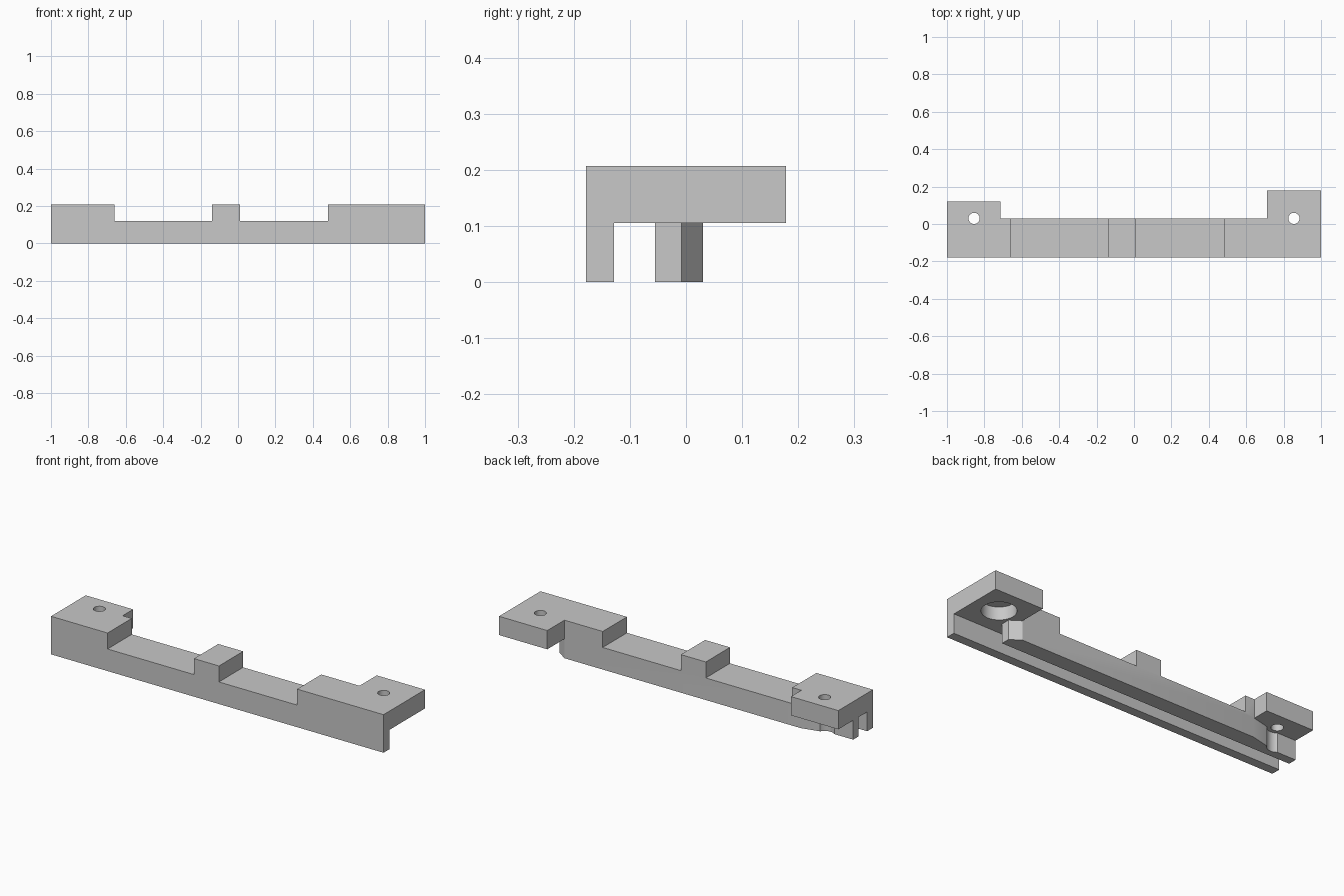
import bpy
import bmesh
import math
from mathutils import Matrix

cube = bpy.data.objects.get("Cube")
if cube:
    bpy.data.objects.remove(cube, do_unlink=True)

TOP, DECK, CEILING = 0.207, 0.12, 0.105
FRONT, BACK = -0.178, 0.03

grey = bpy.data.materials.new("plain_grey")
grey.use_nodes = True
grey.diffuse_color = (0.58, 0.58, 0.58, 1)
grey.node_tree.nodes["Principled BSDF"].inputs["Base Color"].default_value = grey.diffuse_color


def add_object(name, bm):
    bmesh.ops.recalc_face_normals(bm, faces=bm.faces)
    mesh = bpy.data.meshes.new(name)
    bm.to_mesh(mesh)
    bm.free()
    obj = bpy.data.objects.new(name, mesh)
    mesh.materials.append(grey)
    bpy.context.collection.objects.link(obj)
    return obj


def prism(name, outline, z0, z1):
    """Extrude a plan outline between two heights."""
    bm = bmesh.new()
    face = bm.faces.new([bm.verts.new((x, y, z0)) for x, y in outline])
    new = bmesh.ops.extrude_face_region(bm, geom=[face])["geom"]
    verts = [v for v in new if isinstance(v, bmesh.types.BMVert)]
    bmesh.ops.translate(bm, verts=verts, vec=(0, 0, z1 - z0))
    return add_object(name, bm)


def box(name, x0, x1, y0, y1, z0, z1):
    return prism(name, [(x0, y0), (x1, y0), (x1, y1), (x0, y1)], z0, z1)


def cylinder(name, x, y, radius, z0, z1):
    bm = bmesh.new()
    bmesh.ops.create_cone(bm, cap_ends=True, segments=48, radius1=radius, radius2=radius,
                          depth=z1 - z0, matrix=Matrix.Translation((x, y, (z0 + z1) / 2)))
    return add_object(name, bm)


# Solid block: long bar with a mounting ear at each end
bracket = prism("rail_bracket", [
    (-1, FRONT), (1, FRONT), (1, 0.178), (0.71, 0.178), (0.71, BACK),
    (-0.715, BACK), (-0.715, 0.12), (-1, 0.12)], 0, TOP)

# Lowered decks on either side of the middle lug
cutters = [box("deck_cutter", x0, x1, -0.5, 0.08, DECK, 0.4)
           for x0, x1 in ((-0.66, -0.14), (0.01, 0.48))]

# Groove behind the front wall, opening out under the left ear
cutters.append(prism("groove_cutter", [
    (-1.1, -0.128), (1.1, -0.128), (1.1, 0.3), (0.7, 0.3), (0.7, 0.037),
    (0.765, -0.008), (0.765, -0.055), (-1.1, -0.055)], -0.1, CEILING))

# Space under the right ear, with a long taper on the inner rail
cutters.append(prism("ear_cutter", [
    (-1.1, -0.008), (-0.87, -0.008), (-0.71, BACK), (-0.7, 0.033),
    (-0.7, 0.3), (-1.1, 0.3)], -0.1, CEILING))

# Screw holes, counterbore and clearance in the inner rail
for x in (-0.855, 0.855):
    cutters.append(cylinder("hole_cutter", x, BACK, 0.03, -0.1, 0.4))
cutters.append(cylinder("counterbore_cutter", 0.855, BACK, 0.085, -0.1, 0.175))
cutters.append(cylinder("clearance_cutter", -0.855, BACK, 0.05, -0.1, CEILING - 0.0002))

bpy.ops.object.select_all(action="DESELECT")
bpy.context.view_layer.objects.active = bracket
bracket.select_set(True)
for cutter in cutters:
    cutter.hide_render = True
    cut = bracket.modifiers.new("cut", "BOOLEAN")
    cut.operation = "DIFFERENCE"
    cut.solver = "EXACT"
    cut.object = cutter
    bpy.ops.object.modifier_apply(modifier=cut.name)
    bpy.data.objects.remove(cutter, do_unlink=True)

bpy.ops.object.shade_smooth_by_angle(angle=math.radians(30))
